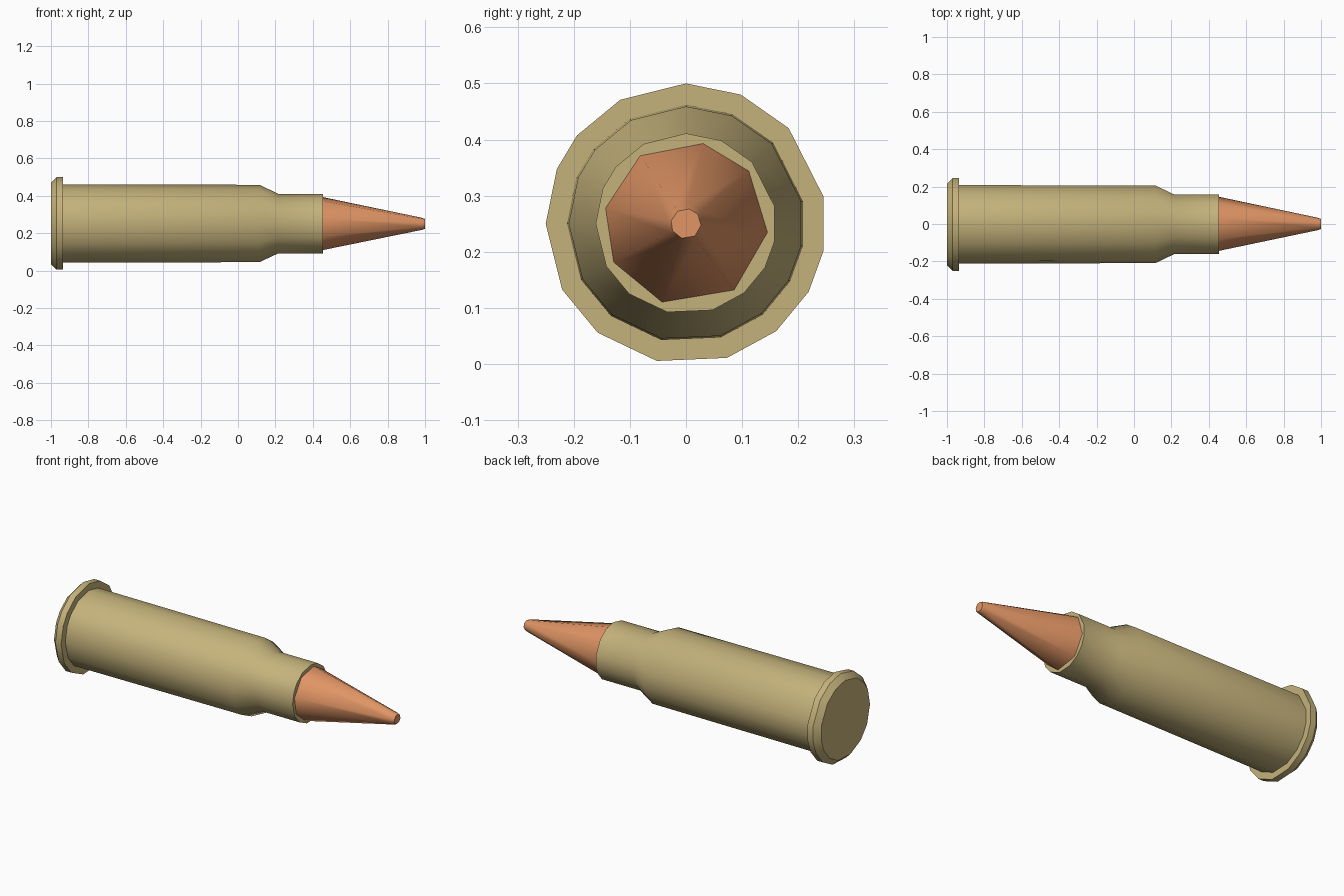
import bpy, bmesh
from math import radians, sin, cos

if "Cube" in bpy.data.objects:
    bpy.data.objects.remove(bpy.data.objects["Cube"])

CENTRE_Z = 0.25


def material(name, color):
    m = bpy.data.materials.new(name)
    m.diffuse_color = color
    m.use_nodes = True
    m.node_tree.nodes["Principled BSDF"].inputs["Base Color"].default_value = m.diffuse_color
    return m


def lathe(name, profile, angles, mat):
    """Closed solid turned about the x axis; profile holds (x, radius)."""
    bm = bmesh.new()
    rings = [[bm.verts.new((x, r * cos(radians(a)), CENTRE_Z + r * sin(radians(a))))
              for a in angles] for x, r in profile]
    n = len(angles)
    for a, b in zip(rings, rings[1:]):
        for i in range(n):
            j = (i + 1) % n
            bm.faces.new((a[i], a[j], b[j], b[i]))
    bm.faces.new(rings[0])
    bm.faces.new(rings[-1])
    bmesh.ops.recalc_face_normals(bm, faces=bm.faces)
    mesh = bpy.data.meshes.new(name)
    bm.to_mesh(mesh)
    bm.free()
    mesh.materials.append(mat)
    ob = bpy.data.objects.new(name, mesh)
    bpy.context.collection.objects.link(ob)
    bpy.ops.object.select_all(action='DESELECT')
    ob.select_set(True)
    bpy.context.view_layer.objects.active = ob
    bpy.ops.object.shade_smooth_by_angle(angle=radians(35) if name == "casing" else radians(55))
    return ob


brass = material("brass", (0.56, 0.45, 0.20, 1))
copper = material("copper", (0.75, 0.30, 0.13, 1))

# Uneven facets of the low-poly rings
case_angles = [11, 43, 67, 90, 118, 141, 157, 180, 208, 231, 258, 287, 310, 331, 349]
tip_angles = [-6, 40, 78, 124, 169, 208, 253, 306]

# Casing: bevelled rim, body, shoulder and neck
lathe("casing", [(-1.0, 0.22), (-0.97, 0.25), (-0.935, 0.25), (-0.935, 0.212),
                 (0.115, 0.209), (0.215, 0.161), (0.455, 0.161)], case_angles, brass)

# Projectile: tapered cone with a blunt tip
lathe("projectile", [(0.45, 0.147), (0.455, 0.146), (0.985, 0.033), (1.0, 0.027)], tip_angles, copper)
